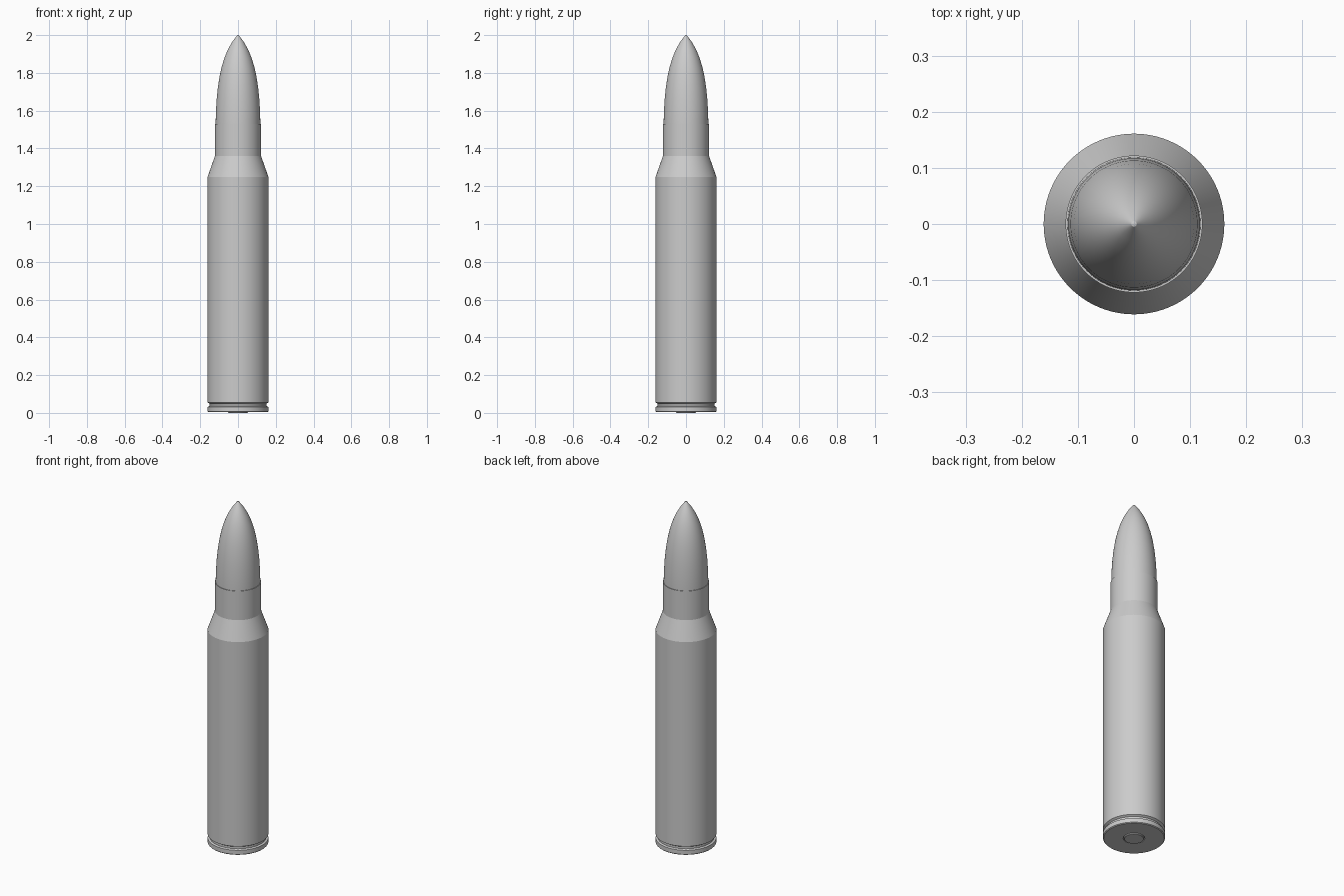
import bpy, bmesh, math

cube = bpy.data.objects.get("Cube")
if cube:
    bpy.data.objects.remove(cube, do_unlink=True)

SEGMENTS = 96
metal = bpy.data.materials.new("plain grey metal")
metal.use_nodes = True
GREY = (0.6, 0.6, 0.6, 1)
metal.diffuse_color = GREY
metal.node_tree.nodes["Principled BSDF"].inputs["Base Color"].default_value = GREY


def lathe(name, profile):
    """Spin a (radius, height) profile around the z axis."""
    bm = bmesh.new()
    verts = [bm.verts.new((r, 0, z)) for r, z in profile]
    edges = [bm.edges.new(pair) for pair in zip(verts, verts[1:])]
    bmesh.ops.spin(bm, geom=verts + edges, cent=(0, 0, 0), axis=(0, 0, 1),
                   angle=math.tau, steps=SEGMENTS, use_duplicate=False)
    bmesh.ops.remove_doubles(bm, verts=bm.verts, dist=1e-5)
    bmesh.ops.recalc_face_normals(bm, faces=bm.faces)
    mesh = bpy.data.meshes.new(name)
    bm.to_mesh(mesh)
    bm.free()
    mesh.materials.append(metal)
    obj = bpy.data.objects.new(name, mesh)
    bpy.context.collection.objects.link(obj)
    bpy.ops.object.select_all(action="DESELECT")
    obj.select_set(True)
    bpy.context.view_layer.objects.active = obj
    bpy.ops.object.shade_smooth_by_angle(angle=math.radians(15))
    return obj


# Case: base, rim, extractor groove, body, shoulder and open neck
lathe("case", [
    (0, 0.012), (0.056, 0.012), (0.056, 0.004), (0.157, 0.004), (0.161, 0.008),
    (0.161, 0.032), (0.15, 0.036), (0.15, 0.048), (0.161, 0.055),
    (0.161, 1.25), (0.122, 1.36), (0.122, 1.53), (0.118, 1.53), (0.118, 1.48)])

# Primer: shallow disc set in the base
lathe("primer", [(0, 0), (0.049, 0), (0.052, 0.003), (0.052, 0.012)])

# Tip: pointed nose with a curved flank, seated in the neck
lathe("pointed_tip", [
    (0.1185, 1.48), (0.1185, 1.53), (0.117, 1.59), (0.113, 1.66),
    (0.107, 1.72), (0.098, 1.78), (0.087, 1.83), (0.072, 1.88),
    (0.053, 1.925), (0.03, 1.965), (0.005, 1.998), (0, 2)])
